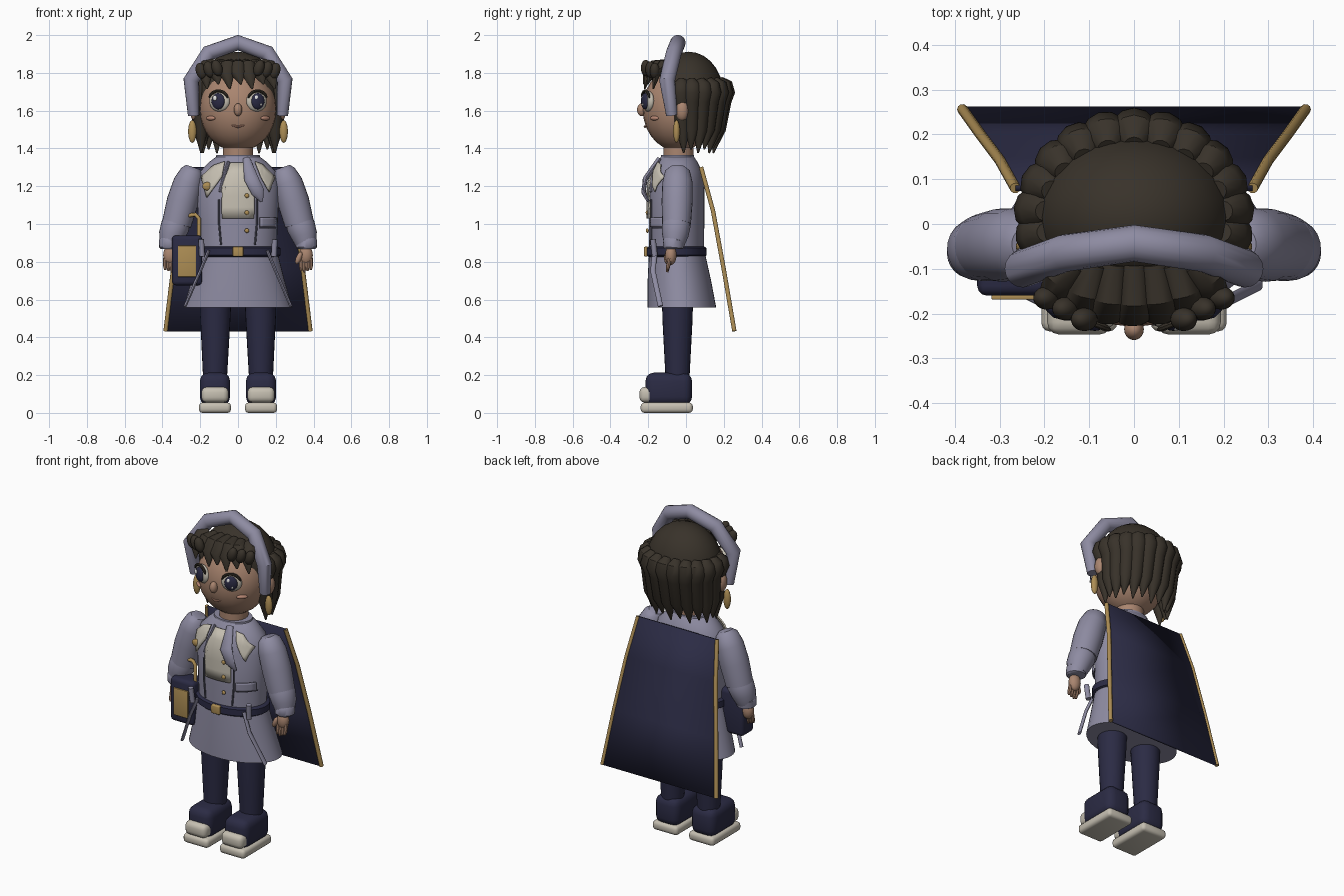
import bpy, bmesh, math
from mathutils import Vector, Matrix

cube = bpy.data.objects.get("Cube")
if cube:
    bpy.data.objects.remove(cube, do_unlink=True)


def material(name, *rgb):
    m = bpy.data.materials.new(name)
    m.use_nodes = True
    m.diffuse_color = (*rgb, 1)
    m.node_tree.nodes["Principled BSDF"].inputs["Base Color"].default_value = (*rgb, 1)
    return m


LILAC = material("lilac cloth", .27, .26, .36)
SEAM = material("dark lilac seam", .09, .09, .13)
NAVY = material("navy cloth", .024, .024, .058)
HAIR = material("dark brown hair", .04, .032, .023)
SKIN = material("skin", .40, .235, .16)
BLUSH = material("blush", .47, .24, .17)
GOLD = material("gold", .42, .27, .09)
CREAM = material("cream", .56, .52, .44)
WHITE = material("white", .85, .85, .85)
X, Y, Z = Vector((1, 0, 0)), Vector((0, 1, 0)), Vector((0, 0, 1))
made = []


def finish(name, mat, bm):
    bmesh.ops.recalc_face_normals(bm, faces=bm.faces)
    me = bpy.data.meshes.new(name)
    bm.to_mesh(me)
    bm.free()
    me.materials.append(mat)
    ob = bpy.data.objects.new(name, me)
    bpy.context.collection.objects.link(ob)
    made.append(ob)
    return ob


def ball(name, mat, loc, size, turn=0, tilt=0):
    bm = bmesh.new()
    m = (Matrix.Translation(loc) @ Matrix.Rotation(turn, 4, 'Z')
         @ Matrix.Rotation(tilt, 4, 'Y') @ Matrix.Diagonal((*size, 1)))
    bmesh.ops.create_uvsphere(bm, u_segments=24, v_segments=14, radius=1, matrix=m)
    return finish(name, mat, bm)


def box(name, mat, lo, hi, bevel):
    lo, hi = Vector(lo), Vector(hi)
    bm = bmesh.new()
    bmesh.ops.create_cube(bm, size=1, matrix=Matrix.Translation((lo + hi) / 2) @ Matrix.Diagonal((*(hi - lo), 1)))
    bmesh.ops.bevel(bm, geom=bm.edges[:], offset=bevel, segments=3, profile=.5, affect='EDGES')
    return finish(name, mat, bm)


def loft(name, mat, path, radii, n=12, ref=X, axis=None):
    """Sweep elliptical rings along a path; the first radius lies along ref."""
    pts = [Vector(p) for p in path]
    bm = bmesh.new()
    rings = []
    for i, p in enumerate(pts):
        t = axis or (pts[min(i + 1, len(pts) - 1)] - pts[max(i - 1, 0)]).normalized()
        u = (ref - ref.dot(t) * t).normalized()
        v = t.cross(u)
        r = radii[i] if isinstance(radii, list) else radii
        ru, rv = r if isinstance(r, tuple) else (r, r)
        angles = [math.tau * k / n for k in range(n)]
        rings.append([bm.verts.new(p + u * ru * math.cos(a) + v * rv * math.sin(a)) for a in angles])
    for a, b in zip(rings, rings[1:]):
        for k in range(n):
            bm.faces.new((a[k], a[(k + 1) % n], b[(k + 1) % n], b[k]))
    bm.faces.new(rings[0])
    bm.faces.new(rings[-1])
    return finish(name, mat, bm)


# Coat profile: height, centre y, half width, half depth
COAT = [(.557, -.022, .288, .182), (.7, -.035, .247, .168), (.87, -.05, .205, .145),
        (1.0, -.05, .21, .147), (1.2, -.05, .22, .147), (1.28, -.045, .2, .13),
        (1.33, -.045, .15, .105), (1.36, -.045, .11, .085)]


def front(x, z):
    """Front surface of the coat at x, z."""
    for a, b in zip(COAT, COAT[1:]):
        if z <= b[0]:
            break
    f = max(0, min(1, (z - a[0]) / (b[0] - a[0])))
    _, cy, rx, ry = [p + (q - p) * f for p, q in zip(a, b)]
    return cy - ry * math.sqrt(max(0.05, 1 - (x / rx) ** 2))


def drape(name, mat, outline, off):
    """Thin plate that follows the coat front."""
    bm = bmesh.new()
    bm.faces.new([bm.verts.new((x, 0, z)) for x, z in outline])
    bmesh.ops.triangulate(bm, faces=bm.faces[:])
    bmesh.ops.subdivide_edges(bm, edges=bm.edges[:], cuts=4, use_grid_fill=True)
    for v in bm.verts:
        v.co.y = front(v.co.x, v.co.z) - off
    mod = finish(name, mat, bm).modifiers.new("thickness", 'SOLIDIFY')
    mod.thickness = .008
    mod.offset = 0


def seam(name, pts, mat=SEAM, r=.005):
    loft(name, mat, [(x, front(x, z) - .004, z) for x, z in pts], r, 8)


# Coat body, skirt, collar and neck
for name, rows in (("coat_skirt", COAT[:3]), ("coat_body", COAT[2:])):
    loft(name, LILAC, [(0, cy, z) for z, cy, _, _ in rows], [(rx, ry) for _, _, rx, ry in rows], 40, axis=Z)
loft("collar", LILAC, [(0, -.045, 1.32), (0, -.045, 1.365)], [(.12, .09), (.115, .088)], 32)
loft("neck", SKIN, [(0, -.04, 1.33), (0, -.04, 1.46)], .08, 24)

# Coat front: bib, lapels, scarf, buttons and pocket
drape("bib", CREAM, [(-.04, 1.325), (.06, 1.325), (.085, 1.2), (.085, 1.03), (-.085, 1.03), (-.085, 1.2)], .008)
drape("right_lapel", CREAM, [(-.07, 1.33), (-.13, 1.31), (-.195, 1.25), (-.165, 1.14), (-.085, 1.25)], .018)
drape("left_lapel", CREAM, [(.09, 1.33), (.13, 1.315), (.195, 1.25), (.165, 1.17), (.12, 1.25)], .018)
for s in (-1, 1):
    seam("lapel_seam", [(s * .05, 1.33), (s * .075, 1.25), (s * .095, 1.17)], LILAC, .008)
    seam("front_seam", [(s * .1, 1.13), (s * .1, 1.0), (s * .09, .89)])
    loft("coat_edge", LILAC, [(s * .155, -.165, .86), (s * .2, -.175, .75), (s * .28, -.135, .565)], (.008, .014))
    loft("belt_loop", LILAC, [(s * .19, -.165, .83), (s * .195, -.175, .92)], .015)
loft("scarf_tail", LILAC, [(.045, -.14, 1.345), (.07, -.215, 1.24), (.105, -.225, 1.17), (.125, -.2, 1.12)],
     [(.02, .015), (.038, .014), (.035, .012), (.008, .008)], 10)
for z in (1.15, 1.06, .965):
    ball("button", GOLD, (.047, front(.047, z) - .012, z), (.012, .008, .012))
ball("brooch", GOLD, (-.163, front(-.163, 1.2) - .022, 1.2), (.026, .012, .022))
drape("pocket", LILAC, [(.115, 1.035), (.2, 1.035), (.2, .985), (.115, .985)], .014)
seam("pocket_seam", [(.115, .98), (.16, .98), (.2, .98)])

# Belt and buckle
loft("belt", NAVY, [(0, -.05, z) for z in (.826, .835, .872, .881)],
     [(.212, .148), (.226, .159), (.225, .158), (.21, .147)], 40)
box("buckle", GOLD, (-.028, -.222, .828), (.028, -.2, .88), .006)

# Arms, hands, legs and shoes
for s in (-1, 1):
    loft("sleeve", LILAC, [(s * .235, -.045, 1.3), (s * .242, -.045, 1.28), (s * .263, -.045, 1.22), (s * .293, -.047, 1.12), (s * .325, -.05, 1.0)],
         [(.04, .04), (.066, .06), (.08, .078), (.082, .084), (.076, .078)], 24, Y)
    loft("forearm", LILAC, [(s * .318, -.05, 1.03), (s * .332, -.052, .99), (s * .35, -.057, .94), (s * .36, -.063, .89)],
         [.068, .076, .07, .054], 24, Y)
    loft("cuff", LILAC, [(s * .36, -.061, .925), (s * .361, -.063, .915), (s * .362, -.067, .875), (s * .362, -.067, .868)],
         [.048, .057, .055, .046], 24, Y)
    ball("palm", SKIN, (s * .36, -.08, .835), (.036, .03, .052))
    for k in range(4):
        x = .334 + k * .017
        loft("finger", SKIN, [(s * x, -.085, .82), (s * x, -.095, .775), (s * x, -.1, .745 + .006 * abs(k - 1))],
             [.011, .011, .006], 8)
    ball("thumb", SKIN, (s * .322, -.1, .82), (.015, .016, .035), tilt=s * .4)
    loft("leg", NAVY, [(s * .115, -.045, .7), (s * .12, -.045, .5), (s * .122, -.045, .12)], [.084, .08, .06], 24)
    box("shoe", NAVY, (s * .122 - .08, -.215, .04), (s * .122 + .08, .032, .213), .045)
    box("toe_cap", CREAM, (s * .122 - .072, -.247, .055), (s * .122 + .072, -.14, .137), .028)
    box("sole", CREAM, (s * .122 - .085, -.24, 0), (s * .122 + .085, .036, .055), .02)

# Cape with gold borders
rows = [(.265, .08, 1.3), (.3, .143, 1.07), (.343, .2, .76), (.383, .256, .433)]
bm = bmesh.new()
pairs = [[bm.verts.new((s * x, y, z)) for s in (-1, 1)] for x, y, z in rows]
for a, b in zip(pairs, pairs[1:]):
    bm.faces.new((a[0], a[1], b[1], b[0]))
mod = finish("cape", NAVY, bm).modifiers.new("thickness", 'SOLIDIFY')
mod.thickness = .012
mod.offset = 0
for s in (-1, 1):
    loft("cape_border", GOLD, [(s * x, y, z) for x, y, z in rows], .012, 10)

# Satchel on the right hip
box("satchel", NAVY, (-.35, -.16, .675), (-.19, -.045, .94), .022)
box("satchel_panel", GOLD, (-.318, -.169, .72), (-.222, -.158, .885), .003)
loft("satchel_strap", GOLD, [(-.26, -.1, 1.045), (-.225, -.11, 1.05), (-.207, -.115, 1.03), (-.207, -.115, .93)], .011, 10, Y)

# Head, ears, earrings and face
ball("head", SKIN, (0, -.04, 1.61), (.205, .19, .225))
ball("nose", SKIN, (0, -.235, 1.605), (.022, .024, .034))
loft("mouth", BLUSH, [(-.035, -.207, 1.522), (0, -.217, 1.515), (.035, -.207, 1.522)], [.003, .007, .003], 8, Y)
for s in (-1, 1):
    turn = s * .4
    aim = Vector((math.sin(turn), -math.cos(turn), 0))
    side = Vector((math.cos(turn), math.sin(turn), 0))
    eye = Vector((s * .098, -.2, 1.65))
    ball("ear", SKIN, (s * .225, -.02, 1.6), (.03, .035, .055))
    ball("earring", GOLD, (s * .242, -.05, 1.49), (.022, .018, .06))
    ball("eye_white", CREAM, eye, (.058, .025, .055), turn)
    ball("iris", NAVY, eye + aim * .018, (.037, .018, .043), turn)
    ball("eye_glint", WHITE, eye + aim * .033 - X * .012 + Z * .017, (.012, .006, .014), turn)
    ball("eye_glint_small", WHITE, eye + aim * .032 + X * .012 - Z * .018, (.006, .005, .007), turn)
    arc = [math.radians(a) for a in range(20, 161, 20)]
    loft("eyelash", HAIR, [eye + aim * .016 + side * .057 * math.cos(a) + Z * .055 * math.sin(a) for a in arc],
         [.004] + [.008] * 6 + [.004], 8, Y)
    ball("cheek", BLUSH, (s * .145, -.168, 1.56), (.032, .012, .012), s * .75)

# Hair: cap, tapered locks hanging around the back, fringe and corner curls
ball("hair_cap", HAIR, (0, .015, 1.68), (.222, .185, .232))
COUNT = 13
for i in range(COUNT):
    a = math.radians(-12 + 204 * i / (COUNT - 1))
    drop = .02 * (i % 2)
    steps = ((.85, 1.765), (.97, 1.735), (1.0, 1.7), (.94, 1.65), (.82, 1.5), (.68, 1.375 + drop))
    loft("back_lock", HAIR, [(.215 * max(f, .93) * math.cos(a), .015 + .19 * f * math.sin(a), z) for f, z in steps],
         [.022, .048, .055, .047, .04, .004], 12, Vector((-math.sin(a), math.cos(a), 0)))
for i in range(7):
    x = (i - 3) * .058
    y = -.04 - .175 * math.sqrt(1 - (x / .25) ** 2)
    tip = 1.715 + .025 * (i % 2)
    loft("fringe_lock", HAIR, [(x * .75, -.09, 1.855), (x * .92, y + .045, 1.84), (x, y + .008, 1.795), (x * 1.03 + .016, y - .008, tip)],
         [(.025, .02), (.042, .03), (.04, .024), (.004, .004)], 10)
for s in (-1, 1):
    for k in range(3):
        ball("fringe_curl", HAIR, (s * (.195 - k * .042), -.165 - k * .024, 1.81 + .008 * k), (.028, .026, .044), tilt=s * .3)

# Headband
half = [(.235, -.075, 1.575), (.248, -.1, 1.76), (.155, -.065, 1.905)]
band = [(-x, y, z) for x, y, z in half] + [(0, -.043, 1.96)] + half[::-1]
loft("headband", LILAC, band, [.03, .042, .042, .041, .042, .042, .03], 16, Y)

# Shading
bpy.ops.object.select_all(action='DESELECT')
for ob in made:
    ob.select_set(True)
bpy.context.view_layer.objects.active = made[0]
bpy.ops.object.shade_smooth_by_angle(angle=math.radians(40))
